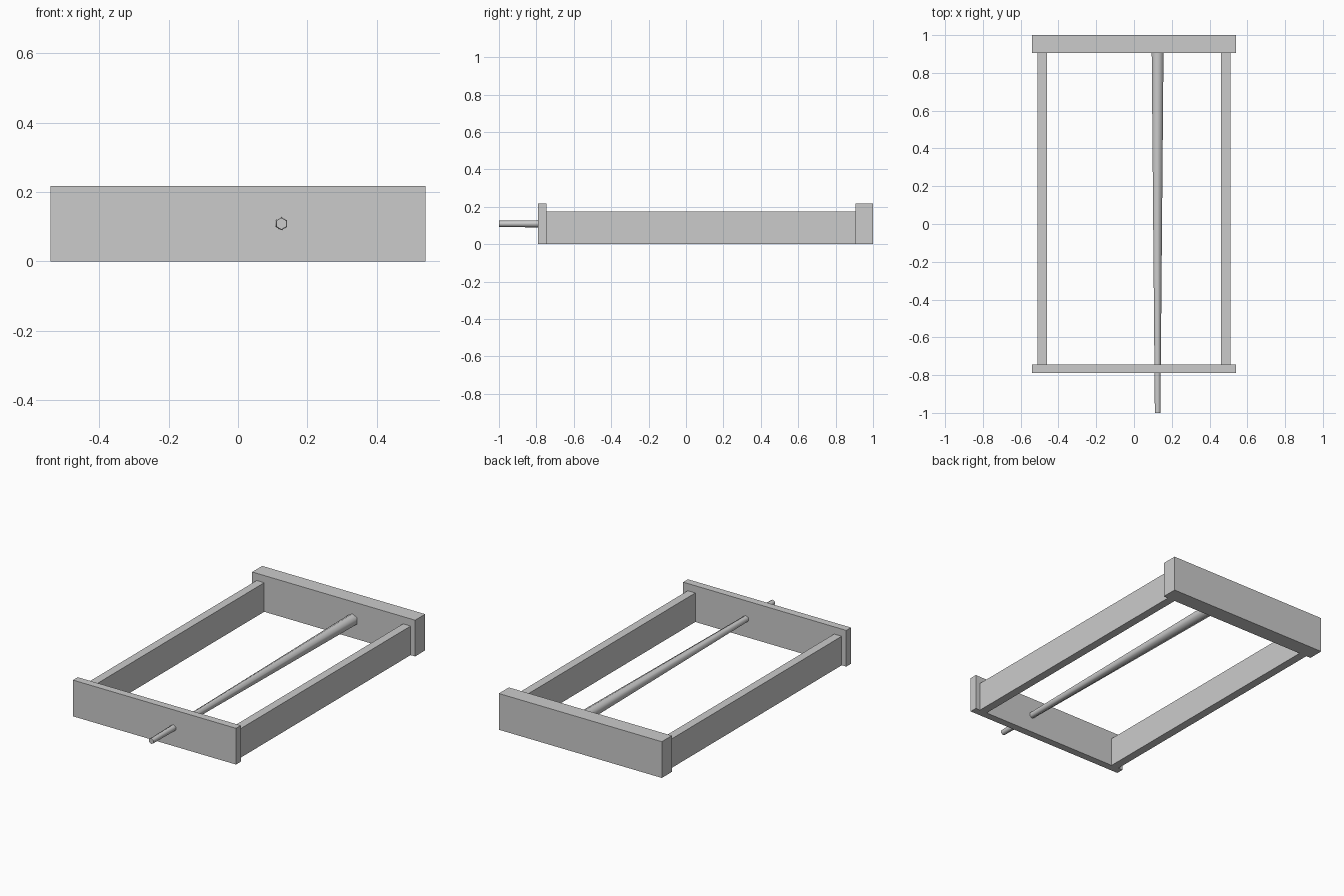
import bpy
from math import radians

cube = bpy.data.objects.get("Cube")
if cube:
    bpy.data.objects.remove(cube, do_unlink=True)

# Single plain grey
grey = bpy.data.materials.new("plain_grey")
grey.use_nodes = True
color = (0.6, 0.6, 0.6, 1)
grey.diffuse_color = color
grey.node_tree.nodes["Principled BSDF"].inputs["Base Color"].default_value = color


def box(name, low, high):
    """Add a box spanning two opposite corners."""
    bpy.ops.mesh.primitive_cube_add(size=1)
    ob = bpy.context.object
    ob.name = name
    ob.location = [(a + b) / 2 for a, b in zip(low, high)]
    ob.scale = [b - a for a, b in zip(low, high)]
    ob.data.materials.append(grey)
    return ob


HALF_WIDTH, HEIGHT = 0.54, 0.217
FRONT, BACK = -0.745, 0.905

# End boards: thin at the front, thick at the back
box("front_board", (-HALF_WIDTH, -0.79, 0), (HALF_WIDTH, FRONT, HEIGHT))
box("back_beam", (-HALF_WIDTH, BACK, 0), (HALF_WIDTH, 1, HEIGHT))

# Lower side rails between the end boards
for side, x in (("left", 0.485), ("right", -0.485)):
    box(side + "_rail", (x - 0.025, FRONT, 0), (x + 0.025, BACK, 0.174))

# Tapered rod through the front board, off centre
bpy.ops.mesh.primitive_cone_add(
    vertices=6, radius1=0.036, radius2=0.017, depth=1 + BACK,
    location=(0.125, (BACK - 1) / 2, 0.109), rotation=(radians(90), 0, 0))
rod = bpy.context.object
rod.name = "tapered_rod"
rod.data.materials.append(grey)
bpy.ops.object.shade_smooth_by_angle(angle=radians(65))
